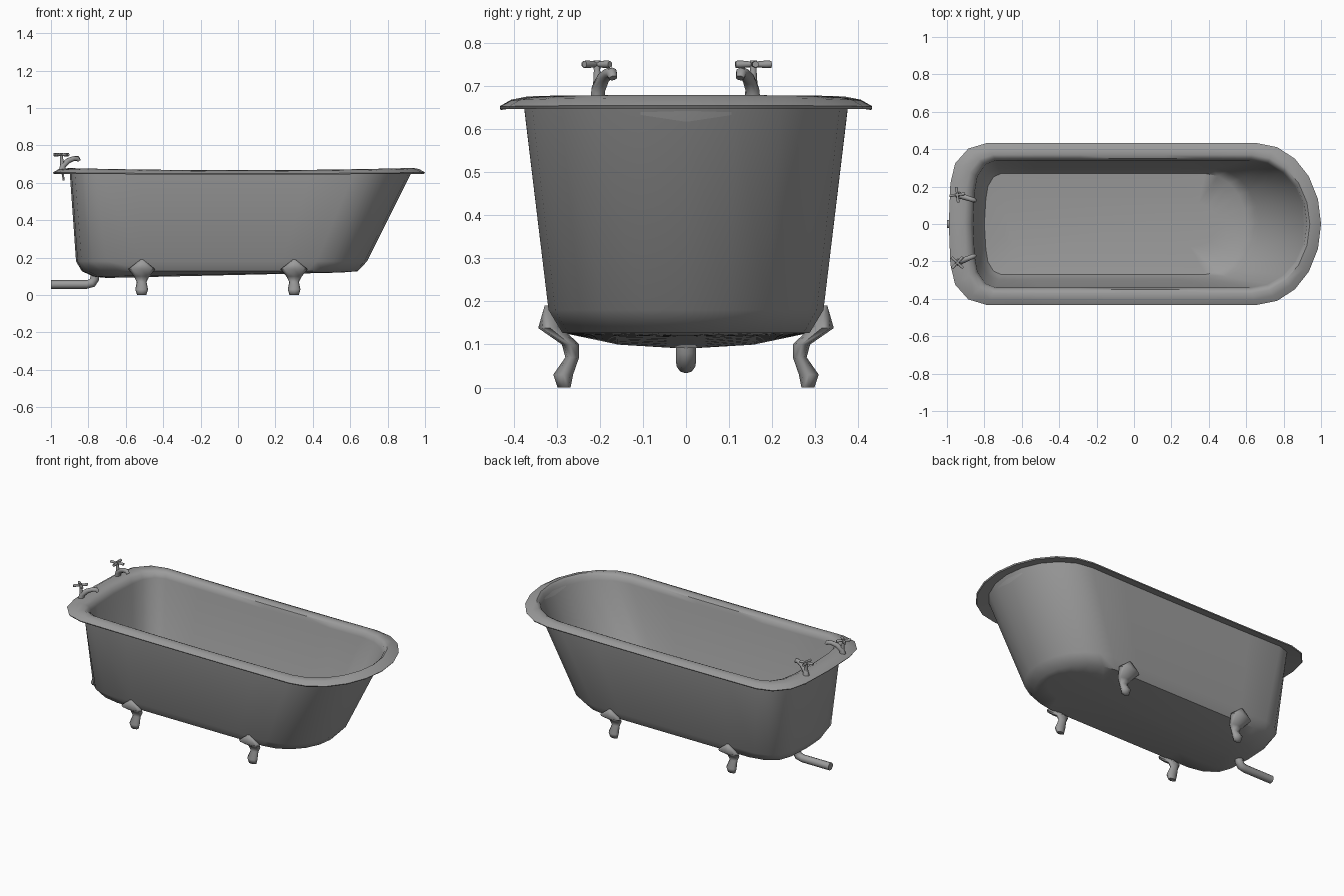
import bpy, bmesh
from math import sin, cos, pi, radians
from mathutils import Vector, Matrix

if "Cube" in bpy.data.objects:
    bpy.data.objects.remove(bpy.data.objects["Cube"])

iron = bpy.data.materials.new("dark_iron")
iron.diffuse_color = (0.33, 0.33, 0.33, 1)
iron.use_nodes = True
iron.node_tree.nodes["Principled BSDF"].inputs["Base Color"].default_value = iron.diffuse_color


def loft(name, rings, angle=35):
    """Skin a list of equal-length point rings and cap both ends."""
    bm = bmesh.new()
    vr = [[bm.verts.new(p) for p in r] for r in rings]
    n = len(vr[0])
    for a, b in zip(vr, vr[1:]):
        for i in range(n):
            j = (i + 1) % n
            bm.faces.new((a[i], a[j], b[j], b[i]))
    bm.faces.new(vr[0])
    bm.faces.new(vr[-1])
    bmesh.ops.recalc_face_normals(bm, faces=bm.faces)
    me = bpy.data.meshes.new(name)
    bm.to_mesh(me)
    bm.free()
    me.materials.append(iron)
    ob = bpy.data.objects.new(name, me)
    bpy.context.collection.objects.link(ob)
    bpy.ops.object.select_all(action='DESELECT')
    ob.select_set(True)
    bpy.context.view_layer.objects.active = ob
    bpy.ops.object.shade_smooth_by_angle(angle=radians(angle))
    return ob


def tube(name, path, radii, sides=8, mat=Matrix()):
    """Round tube through path points with a radius at each point."""
    pts = [Vector(p) for p in path]
    rings = []
    for i, p in enumerate(pts):
        d = (pts[min(i + 1, len(pts) - 1)] - pts[max(i - 1, 0)]).normalized()
        u = d.cross(Vector((0, 1, 0)))
        if u.length < 0.2:
            u = d.cross(Vector((1, 0, 0)))
        u.normalize()
        v = d.cross(u)
        rings.append([mat @ (p + radii[i] * (u * cos(2 * pi * k / sides) + v * sin(2 * pi * k / sides)))
                      for k in range(sides)])
    return loft(name, rings, 65)


def outline(xl, xr, hw, z, corner, nose, dip=0.0, tilt=0.0):
    """Tub plan: rounded corners at the left end, half ellipse at the right."""
    half = []
    xs, xc, yc = xr - nose, xl + corner, hw * 0.5
    for k in range(5):
        a = pi / 2 * k / 5
        half.append((xs + nose * cos(a), hw * sin(a)))
    for k in range(7):
        half.append((xs + (xc - xs) * k / 6, hw))
    for k in range(1, 4):
        a = pi / 2 * k / 3
        half.append((xc - (corner - 0.008) * sin(a), yc + (hw - yc) * cos(a)))
    half.append((xl, 0))
    pts = half + [(x, -y) for x, y in half[-2:0:-1]]
    return [(x, y, z - dip * max(0, 1 - x * x) + tilt * (x + 0.75)) for x, y in pts]


# tub shell with rolled rim: inside floor, inner wall, rim, outer wall, underside
loft("tub", [
    outline(-0.70, 0.45, 0.12, 0.125, 0.10, 0.15),
    outline(-0.80, 0.60, 0.27, 0.140, 0.09, 0.22),
    outline(-0.835, 0.67, 0.297, 0.19, 0.11, 0.25),
    outline(-0.86, 0.92, 0.340, 0.640, 0.12, 0.30, 0.012),
    outline(-0.875, 0.925, 0.349, 0.668, 0.13, 0.30, 0.012),
    outline(-0.905, 0.94, 0.370, 0.681, 0.15, 0.31, 0.014),
    outline(-0.96, 0.97, 0.405, 0.673, 0.19, 0.33, 0.012),
    outline(-0.99, 1.00, 0.432, 0.655, 0.20, 0.34, 0.006),
    outline(-0.985, 0.995, 0.430, 0.648, 0.20, 0.34, 0.004),
    outline(-0.90, 0.93, 0.376, 0.662, 0.15, 0.31, 0.010),
    outline(-0.866, 0.69, 0.319, 0.18, 0.17, 0.27),
    outline(-0.835, 0.64, 0.287, 0.127, 0.20, 0.27),
    outline(-0.77, 0.60, 0.16, 0.098, 0.14, 0.24, 0, 0.019),
    outline(-0.70, 0.55, 0.03, 0.090, 0.05, 0.10, 0, 0.023),
], 44)

# claw feet: (height, centre y, half width, half depth)
FOOT = [(0.0, 0.283, 0.025, 0.015), (0.03, 0.285, 0.034, 0.023), (0.07, 0.264, 0.026, 0.016),
        (0.10, 0.268, 0.042, 0.020), (0.138, 0.315, 0.072, 0.028), (0.19, 0.323, 0.006, 0.005)]
for end, fx in (("left", -0.515), ("right", 0.30)):
    for side, s in (("front", -1), ("back", 1)):
        loft(f"{side}_{end}_foot",
             [[(fx + hx * cos(2 * pi * k / 8), s * (yc + hy * sin(2 * pi * k / 8)), z) for k in range(8)]
              for z, yc, hx, hy in FOOT], 75)

# drain pipe with elbow
tube("drain_pipe", [(-1.0, 0, 0.056), (-0.81, 0, 0.056), (-0.78, 0, 0.064), (-0.767, 0, 0.085), (-0.765, 0, 0.115)],
     [0.023, 0.023, 0.024, 0.024, 0.024], 10)

# taps: body with spout, tail under the rim, stem, cross handle
for label, y, ang in (("front", -0.205, 22), ("back", 0.155, -18)):
    m = Matrix.Translation((-0.94, y, 0)) @ Matrix.Rotation(radians(ang), 4, 'Z')
    tube(f"{label}_tap_spout", [(0, 0, 0.665), (0.004, 0, 0.692), (0.035, 0, 0.718), (0.065, 0, 0.729),
                                (0.088, 0, 0.730), (0.096, 0, 0.718)],
         [0.019, 0.017, 0.015, 0.013, 0.013, 0.010], 8, m)
    tube(f"{label}_tap_tail", [(0, 0, 0.68), (0.008, 0, 0.612)], [0.008, 0.005], 6, m)
    tube(f"{label}_tap_stem", [(0.002, 0, 0.69), (-0.004, 0, 0.735), (-0.005, 0, 0.759)],
         [0.013, 0.008, 0.009], 8, m)
    for i in range(2):
        h = m @ Matrix.Translation((-0.005, 0, 0.750)) @ Matrix.Rotation(radians(25 + 90 * i), 4, 'Z')
        tube(f"{label}_tap_handle_{i + 1}",
             [(-0.042, 0, 0), (-0.03, 0, 0), (0, 0, 0), (0.03, 0, 0), (0.042, 0, 0)],
             [0.008, 0.009, 0.006, 0.009, 0.008], 6, h)
